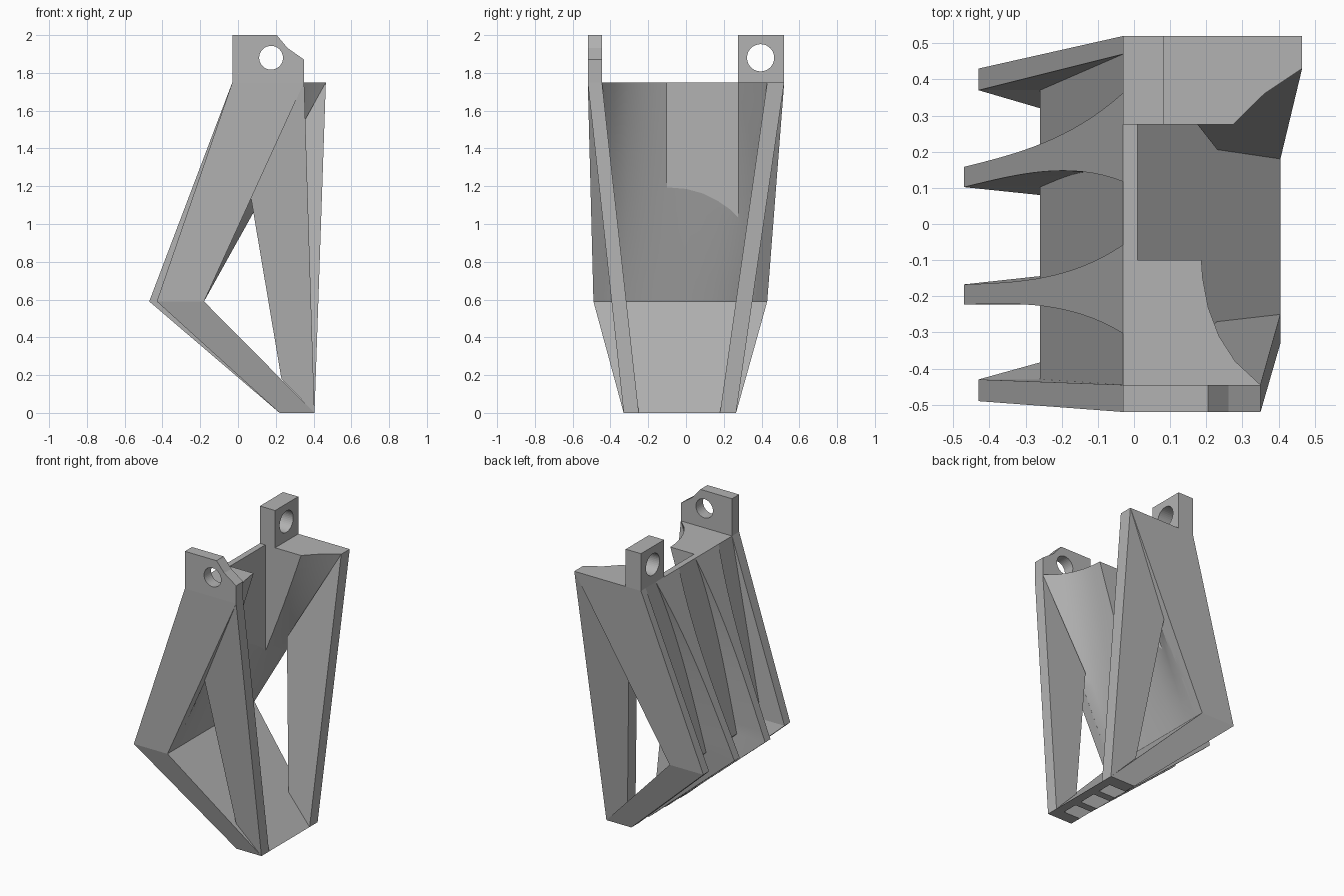
import bpy, bmesh, math
from mathutils import Vector

if "Cube" in bpy.data.objects:
    bpy.data.objects.remove(bpy.data.objects["Cube"])

grey = bpy.data.materials.new("plain_grey")
grey.use_nodes = True
grey.diffuse_color = (0.45, 0.45, 0.45, 1)
grey.node_tree.nodes["Principled BSDF"].inputs["Base Color"].default_value = (0.45, 0.45, 0.45, 1)


def loft(name, sections):
    """Skin a list of closed sections and cap both ends."""
    bm = bmesh.new()
    rings = [[bm.verts.new(p) for p in s] for s in sections]
    n = len(rings[0])
    for a, b in zip(rings, rings[1:]):
        for i in range(n):
            j = (i + 1) % n
            bm.faces.new((a[i], a[j], b[j], b[i]))
    bm.faces.new(rings[0])
    bm.faces.new(rings[-1])
    bmesh.ops.recalc_face_normals(bm, faces=bm.faces)
    mesh = bpy.data.meshes.new(name)
    bm.to_mesh(mesh)
    bm.free()
    obj = bpy.data.objects.new(name, mesh)
    bpy.context.collection.objects.link(obj)
    mesh.materials.append(grey)
    return obj


def smooth(obj):
    bpy.ops.object.select_all(action='DESELECT')
    obj.select_set(True)
    bpy.context.view_layer.objects.active = obj
    bpy.ops.object.shade_smooth_by_angle(angle=math.radians(25))


def cut(obj, cutter):
    cutter.hide_render = True
    cutter.hide_viewport = True
    mod = obj.modifiers.new("cut", 'BOOLEAN')
    mod.operation = 'DIFFERENCE'
    mod.solver = 'EXACT'
    mod.object = cutter


def box(name, x, y, z):
    ring = [(x[0], y[0]), (x[1], y[0]), (x[1], y[1]), (x[0], y[1])]
    return loft(name, [[(u, v, h) for u, v in ring] for h in z])


def rod(name, centre, axis, radius):
    """Round cutter along x or y."""
    c = Vector(centre)
    side = Vector((0, 1, 0)) if axis.x else Vector((1, 0, 0))
    ring = [side * math.cos(k * math.tau / 40) * radius
            + Vector((0, 0, 1)) * math.sin(k * math.tau / 40) * radius for k in range(40)]
    return loft(name, [[c + axis * d + p for p in ring] for d in (-0.3, 0.3)])


# Side frames: each corner is (x, outer y, inner y, z)
def side_frame(side, top_x, top_out, top_in, rear_in, mid_out, mid_in, low_out, low_in):
    a = Vector((-0.03, top_out, rear_in, 1.75))
    q = Vector((top_x, top_out, top_in, 1.75))
    b = Vector((-0.43, mid_out, mid_in, 0.59))
    p = Vector((-0.18, mid_out, mid_in, 0.59))
    c = Vector((0.22, low_out, low_in, 0))
    d = Vector((0.405, low_out, low_in, 0))

    def on_column(x, z):
        f = z / 1.75
        return Vector((x, low_out + (top_out - low_out) * f, low_in + (top_in - low_in) * f, z))

    r = p.lerp(q, 0.47)
    parts = {"rear_panel": [a, b, p, q],
             "lower_beam": [b, c, d, p],
             "column": [q, on_column(r.x, r.w), on_column(0.23, 0.18), d]}
    for part, pts in parts.items():
        loft(side + "_" + part, [[(v.x, v.y, v.w) for v in pts], [(v.x, v.z, v.w) for v in pts]])


class Corner(Vector):
    pass


side_frame("front", 0.35, -0.52, -0.445, -0.445, -0.49, -0.43, -0.33, -0.25)
side_frame("back", 0.465, 0.52, 0.43, 0.47, 0.43, 0.37, 0.265, 0.18)

# Curved rear wall: arched rim at the top, straight line at the bottom
rim = [(0.35, -0.47), (0.35, -0.445), (0.28, -0.38), (0.235, -0.31), (0.205, -0.23),
       (0.19, -0.15), (0.185, -0.08), (0.19, 0.02), (0.205, 0.11), (0.235, 0.2),
       (0.275, 0.275), (0.36, 0.36), (0.465, 0.43), (0.465, 0.48)]


def wall_y(y, low, high):
    return low + (high - low) * (y + 0.47) / 0.95


def wall_section(t):
    z = 1.75 + (0.59 - 1.75) * t
    inner, outer = [], []
    for x, y in rim:
        yy = y + (wall_y(y, -0.455, 0.395) - y) * t
        inner.append((x + (-0.18 - x) * t, yy, z))
        outer.append((-0.03 - 0.23 * t, yy, z))
    return inner + outer[::-1]


wall = loft("rear_wall", [wall_section(k / 12) for k in range(13)])
smooth(wall)
cut(wall, box("wall_recess_cutter", (0.01, 0.7), (-0.1, 0.275), (0.8, 2)))

# Sloping floor panel
loft("floor_panel", [
    [(-0.26, -0.45, 0.59), (-0.18, -0.45, 0.59), (-0.18, 0.39, 0.59), (-0.26, 0.39, 0.59)],
    [(0.345, -0.29, 0), (0.405, -0.29, 0), (0.405, 0.22, 0), (0.345, 0.22, 0)]])


# Middle ribs: flared at the top, thin at the knee, running down to the toe
def rib(name, top_y, knee_y, toe_y):
    sections = []
    for k in range(17):
        t = k / 16
        y = top_y + (knee_y - top_y) * t
        half = 0.028 + 0.095 * (1 - t) ** 3
        base = half + 0.012 * t * (1 - t)
        z = 1.75 - 1.16 * t
        edge, root = -0.03 - 0.44 * t, -0.01 - 0.22 * t
        sections.append([(edge, y - half, z), (edge, y + half, z),
                         (root, y + base, z), (root, y - base, z)])
    sections.append([(0.22, toe_y - 0.025, 0), (0.22, toe_y + 0.025, 0),
                     (0.37, toe_y + 0.025, 0), (0.37, toe_y - 0.025, 0)])
    smooth(loft(name, sections))


rib("front_middle_rib", -0.18, -0.195, -0.117)
rib("back_middle_rib", 0.24, 0.13, 0.055)

# Front lug with notched corner and cross hole
outline = [(-0.03, 1.75), (0.35, 1.75), (0.35, 1.87), (0.262, 1.932), (0.205, 2), (-0.03, 2)]
front_lug = loft("front_lug", [[(x, y, z) for x, z in outline] for y in (-0.52, -0.445)])
cut(front_lug, rod("front_lug_hole_cutter", (0.175, -0.48, 1.88), Vector((0, 1, 0)), 0.063))

# Back lug with lengthwise hole
back_lug = box("back_lug", (-0.03, 0.083), (0.275, 0.52), (1.75, 2))
cut(back_lug, rod("back_lug_hole_cutter", (0.02, 0.395, 1.88), Vector((1, 0, 0)), 0.072))
